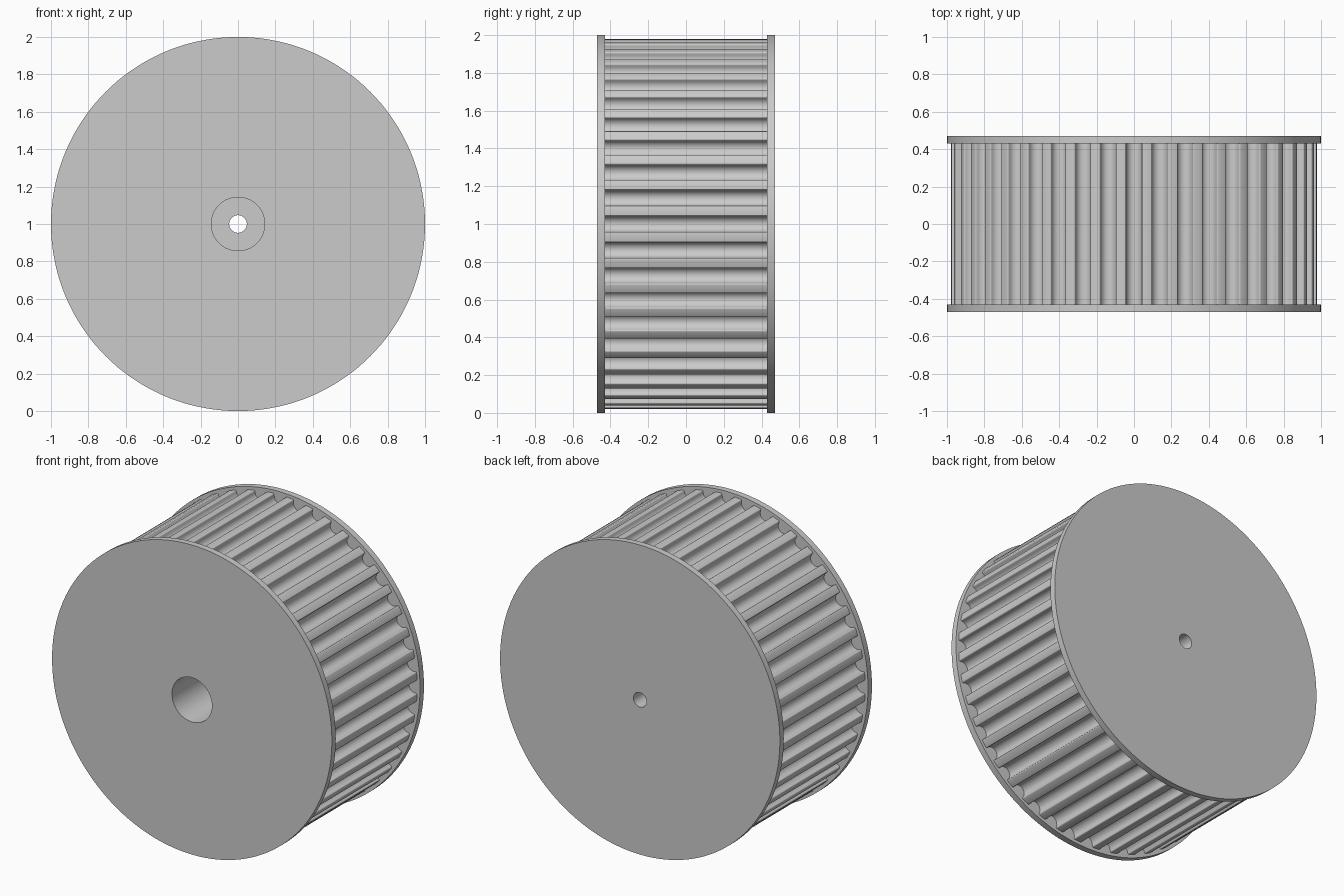
import bpy, bmesh
from math import sin, cos, pi, sqrt, radians

cube = bpy.data.objects.get("Cube")
if cube:
    bpy.data.objects.remove(cube)

GREY = (0.6, 0.6, 0.6, 1)
TEETH = 44
RIM_R = 0.98          # outside of the teeth
HALF = 0.43           # half of the toothed width
FACE = 0.47           # outer face of the flanges
BORE_END = 0.3        # where the wide bore steps down

metal = bpy.data.materials.new("plain grey")
metal.use_nodes = True
metal.diffuse_color = GREY
metal.node_tree.nodes["Principled BSDF"].inputs["Base Color"].default_value = GREY


def skin(name, loops, close_loops):
    """Bridge equal rows of points; rows wrap into a ring, optionally the stack too."""
    bm = bmesh.new()
    rows = [[bm.verts.new(p) for p in loop] for loop in loops]
    pairs = list(zip(rows, rows[1:]))
    if close_loops:
        pairs.append((rows[-1], rows[0]))
    for a, b in pairs:
        for i in range(len(a)):
            j = (i + 1) % len(a)
            bm.faces.new((a[i], a[j], b[j], b[i]))
    bmesh.ops.recalc_face_normals(bm, faces=bm.faces)
    mesh = bpy.data.meshes.new(name)
    bm.to_mesh(mesh)
    bm.free()
    mesh.materials.append(metal)
    obj = bpy.data.objects.new(name, mesh)
    bpy.context.collection.objects.link(obj)
    bpy.ops.object.select_all(action="DESELECT")
    obj.select_set(True)
    bpy.context.view_layer.objects.active = obj
    bpy.ops.object.shade_smooth_by_angle(angle=radians(32))
    return obj


# Hub with both flanges and the stepped bore, turned around the y axis
profile = [(0.143, -FACE), (1, -FACE), (1, -HALF), (0.9, -HALF),
           (0.9, HALF), (1, HALF), (1, FACE), (0.047, FACE),
           (0.047, BORE_END), (0.143, BORE_END)]
SIDES = 144
angles = [2 * pi * i / SIDES for i in range(SIDES)]
skin("flanged_hub",
     [[(r * cos(a), y, 1 + r * sin(a)) for a in angles] for r, y in profile], True)

# One rounded groove as (sideways, outward) points, with filleted lips
GROOVE, FILLET, DEPTH = 0.042, 0.007, 0.059
lip_t = GROOVE + FILLET
lip_r = sqrt(RIM_R ** 2 - lip_t ** 2) - FILLET
left_lip = [(-lip_t + FILLET * sin(k * pi / 8), lip_r + FILLET * cos(k * pi / 8))
            for k in range(5)]
bottom = [(-GROOVE * cos(k * pi / 14), RIM_R - DEPTH + GROOVE - GROOVE * sin(k * pi / 14))
          for k in range(15)]
right_lip = [(-t, r) for t, r in reversed(left_lip)]
groove = left_lip + bottom + right_lip

# Toothed rim between the flanges
outline = []
for n in range(TEETH):
    a = 2 * pi * n / TEETH
    outline += [(r * cos(a) - t * sin(a), 1 + r * sin(a) + t * cos(a)) for t, r in groove]
skin("toothed_rim", [[(x, y, z) for x, z in outline] for y in (-HALF, HALF)], False)
